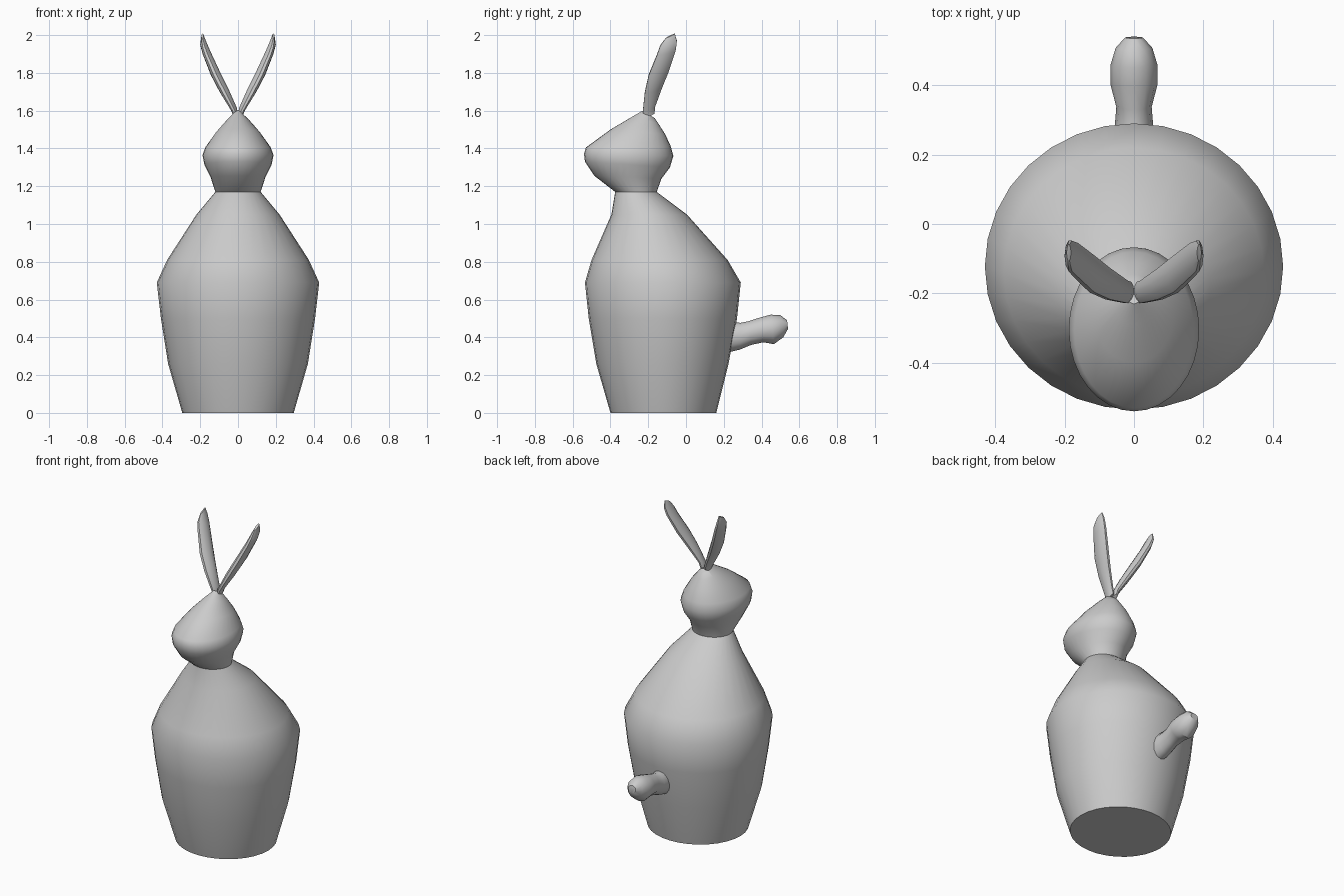
import bpy, bmesh
from math import cos, sin, tau
from mathutils import Vector

if "Cube" in bpy.data.objects:
    bpy.data.objects.remove(bpy.data.objects["Cube"])


def loft(name, rings, sides, mirror=False, angle=0.7):
    """Skin elliptical rings given as (centre, half axis u, half axis v)."""
    bm = bmesh.new()
    loops = []
    for c, u, v in rings:
        c, u, v = Vector(c), Vector(u), Vector(v)
        loops.append([bm.verts.new(c + u * cos(tau * i / sides) + v * sin(tau * i / sides))
                      for i in range(sides)])
    for a, b in zip(loops, loops[1:]):
        for i in range(sides):
            j = (i + 1) % sides
            bm.faces.new((a[i], a[j], b[j], b[i]))
    bm.faces.new(loops[0][::-1])
    bm.faces.new(loops[-1])
    if mirror:
        geo = bm.verts[:] + bm.edges[:] + bm.faces[:]
        copy = bmesh.ops.duplicate(bm, geom=geo)["geom"]
        for v in copy:
            if isinstance(v, bmesh.types.BMVert):
                v.co.x *= -1
    bmesh.ops.recalc_face_normals(bm, faces=bm.faces[:])
    me = bpy.data.meshes.new(name)
    bm.to_mesh(me)
    bm.free()
    ob = bpy.data.objects.new(name, me)
    bpy.context.collection.objects.link(ob)
    bpy.ops.object.select_all(action='DESELECT')
    ob.select_set(True)
    bpy.context.view_layer.objects.active = ob
    bpy.ops.object.shade_smooth_by_angle(angle=angle)
    return ob


def profile_ring(yf, zf, yb, zb, w):
    """Ring spanning a front and a back silhouette point, half width w."""
    return ((0, (yf + yb) / 2, (zf + zb) / 2), (w, 0, 0),
            (0, (yb - yf) / 2, (zb - zf) / 2))


# Body and head: one continuous form
outline = [
    (-.40, 0, .16, 0, .295),
    (-.475, .26, .225, .26, .37),
    (-.515, .50, .27, .50, .408),
    (-.535, .69, .29, .69, .43),
    (-.50, .81, .22, .81, .375),
    (-.395, 1.05, .005, 1.05, .22),
    (-.375, 1.17, -.155, 1.17, .12),
    (-.485, 1.255, -.13, 1.24, .145),
    (-.535, 1.33, -.085, 1.30, .178),
    (-.54, 1.37, -.067, 1.36, .188),
    (-.53, 1.405, -.08, 1.41, .172),
    (-.40, 1.50, -.11, 1.475, .115),
    (-.29, 1.565, -.145, 1.53, .06),
    (-.23, 1.60, -.165, 1.56, .022),
]
loft("body_and_head", [profile_ring(*p) for p in outline], 32)

# Ears: flat blades leaning outward (x, front y, back y, z, half thickness)
ears = [
    (.012, -.225, -.165, 1.575, .014),
    (.022, -.23, -.162, 1.61, .017),
    (.075, -.22, -.125, 1.71, .025),
    (.121, -.20, -.088, 1.80, .026),
    (.168, -.155, -.052, 1.91, .022),
    (.184, -.138, -.046, 1.957, .018),
    (.188, -.108, -.058, 1.996, .007),
]
loft("ears", [((x, (a + b) / 2, z), (t * .9, 0, -t * .4), (0, (b - a) / 2, .012))
              for x, a, b, z, t in ears], 10, mirror=True)

# Tail: neck flaring into the back, bulb at the end
tail = [
    (.18, .31, .19, .48, .062),
    (.285, .335, .29, .477, .055),
    (.345, .36, .33, .485, .051),
    (.41, .374, .395, .506, .068),
    (.465, .364, .45, .52, .068),
    (.515, .40, .50, .517, .053),
    (.54, .445, .535, .49, .026),
]
loft("tail", [profile_ring(*p) for p in tail], 12)
